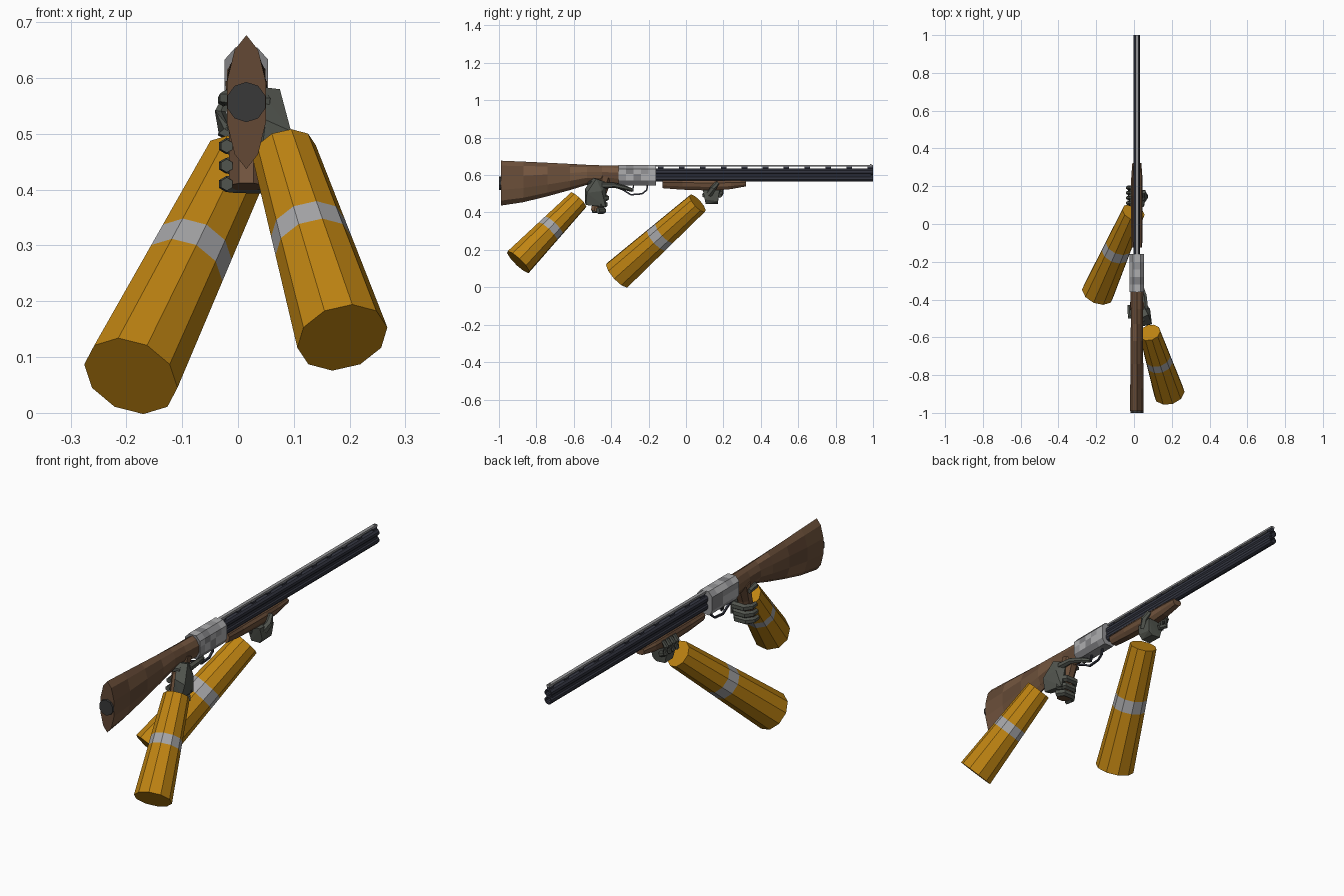
import bpy, bmesh, math, random
from mathutils import Vector

if "Cube" in bpy.data.objects:
    bpy.data.objects.remove(bpy.data.objects["Cube"])

random.seed(4)
CX = 0.015  # gun centre line


def mat(name, r, g, b):
    m = bpy.data.materials.new(name)
    m.diffuse_color = (r, g, b, 1)
    m.use_nodes = True
    m.node_tree.nodes["Principled BSDF"].inputs["Base Color"].default_value = m.diffuse_color
    return m


wood = [mat("wood_a", .15, .08, .042), mat("wood_b", .125, .066, .036), mat("wood_c", .175, .093, .05)]
steel = [mat("steel_a", .30, .30, .31), mat("steel_b", .42, .42, .43), mat("steel_c", .22, .22, .23)]
gunmetal = [mat("gunmetal", .035, .038, .055)]
glove = [mat("glove", .085, .092, .078)]
rubber = [mat("rubber", .04, .04, .04)]
sleeve = [mat("sleeve", .52, .23, .006), mat("sleeve_band", .38, .38, .39)]


def finish(name, bm, mats, pick=None):
    bmesh.ops.recalc_face_normals(bm, faces=bm.faces)
    me = bpy.data.meshes.new(name)
    for m in mats:
        me.materials.append(m)
    if pick is None and len(mats) > 1:
        for f in bm.faces:
            f.material_index = random.randrange(len(mats))
    bm.to_mesh(me)
    bm.free()
    ob = bpy.data.objects.new(name, me)
    bpy.context.collection.objects.link(ob)
    return ob


def skin(name, rings, mats, band=None):
    """Join equal rings of points into a capped body; band = ring gap using material 1."""
    bm = bmesh.new()
    vs = [[bm.verts.new(p) for p in r] for r in rings]
    n = len(vs[0])
    for k in range(len(vs) - 1):
        for i in range(n):
            j = (i + 1) % n
            f = bm.faces.new((vs[k][i], vs[k][j], vs[k + 1][j], vs[k + 1][i]))
            f.material_index = int(k == band)
    bm.faces.new(vs[0])
    bm.faces.new(vs[-1])
    return finish(name, bm, mats, band)


def loft(name, profile, sections, mats):
    """Unit x-z profile scaled at each (y, z_low, z_high, half_width)."""
    rings = [[(CX + u * hw, y, (lo + hi) / 2 + v * (hi - lo) / 2) for u, v in profile]
             for y, lo, hi, hw in sections]
    return skin(name, rings, mats)


def tube(name, pts, radii, n, mats, band=None):
    pts = [Vector(p) for p in pts]
    rings = []
    for k, p in enumerate(pts):
        d = (pts[min(k + 1, len(pts) - 1)] - pts[max(k - 1, 0)]).normalized()
        side = d.cross(Vector((0, 0, 1)))
        side = side.normalized() if side.length > .01 else Vector((1, 0, 0))
        up = side.cross(d)
        rings.append([p + radii[k] * (side * math.cos(a) + up * math.sin(a))
                      for a in (math.tau * (i + .5) / n for i in range(n))])
    return skin(name, rings, mats, band)


def box(name, x, y, z, mats):
    square = [(-1, -1), (1, -1), (1, 1), (-1, 1)]
    ob = loft(name, square, [(y[0], z[0], z[1], (x[1] - x[0]) / 2), (y[1], z[0], z[1], (x[1] - x[0]) / 2)], mats)
    ob.location.x = (x[0] + x[1]) / 2 - CX
    return ob


def hull(name, pts, mats):
    bm = bmesh.new()
    for p in pts:
        bm.verts.new(p)
    bmesh.ops.convex_hull(bm, input=bm.verts)
    return finish(name, bm, mats)


def mirrored(half):
    return half + [(-u, v) for u, v in reversed(half) if u > 0]


def circle(n):
    return [(math.cos(math.tau * (i + .5) / n), math.sin(math.tau * (i + .5) / n)) for i in range(n)]


# Butt stock and its end disc
stock = mirrored([(0, 1), (.6, .78), (1, .3), (1, -.3), (.6, -.78), (0, -1)])
loft("butt_stock", stock,
     [(-.99, .437, .677, .035), (-.87, .455, .672, .035), (-.74, .487, .666, .034), (-.62, .52, .66, .033),
      (-.53, .548, .655, .032), (-.45, .55, .652, .032), (-.35, .545, .65, .035)], wood)
loft("butt_disc", circle(10), [(-1.0, .521, .593, .036), (-.985, .521, .593, .036)], rubber)

# Pistol grip
tube("pistol_grip", [(CX, -.43, .59), (CX, -.455, .51), (CX, -.478, .405)], [.04, .034, .034], 8, wood)

# Receiver with patchy steel plates
block = mirrored([(.5, 1), (1, .6), (1, .1), (1, -.55), (.6, -1)])
loft("receiver", block, [(-.36 + .04 * i, .545, .655, .039) for i in range(6)], steel)

# Trigger guard and trigger
tube("trigger_guard", [(CX, -.38, .54), (CX, -.335, .52), (CX, -.295, .495), (CX, -.235, .5),
                       (CX, -.21, .52), (CX, -.205, .55)], [.006] * 6, 4, gunmetal)
tube("trigger", [(CX, -.28, .55), (CX, -.285, .512)], [.005, .004], 4, gunmetal)

# Over and under barrels with open bores
for name, z in (("lower_barrel", .583), ("upper_barrel", .618)):
    loft(name, circle(10), [(y, z - r, z + r, r) for y, r in
                            ((-.17, .0185), (1, .0185), (1, .013), (.94, .013))], gunmetal)
box("barrel_joining_rib", (CX - .013, CX + .013), (-.16, .99), (.592, .609), gunmetal)

# Raised sighting rib on posts
box("top_rib", (CX - .008, CX + .008), (-.16, 1), (.646, .655), [steel[0]])
for i in range(11):
    y = -.15 + i * .112
    box("rib_post", (CX - .006, CX + .006), (y, y + .03), (.63, .647), gunmetal)
box("front_bead", (CX - .003, CX + .003), (.985, .993), (.654, .659), steel[:1])

# Fore-end
fore = mirrored([(.75, 1), (1, .5), (.9, -.3), (.5, -1)])
loft("fore_end", fore, [(-.125, .53, .57, .028), (-.02, .522, .572, .031), (.15, .517, .572, .031),
                        (.24, .525, .571, .03), (.322, .54, .569, .024)], wood)


# Sleeved arms with a grey band
def arm(name, hand, elbow, r0, r1):
    a, b = Vector(hand), Vector(elbow)
    t = (0, .41, .51, 1)
    tube(name, [a.lerp(b, k) for k in t], [r0 + (r1 - r0) * k for k in t], 10, sleeve, band=1)


arm("right_forearm", (.083, -.575, .467), (.187, -.897, .135), .058, .083)
arm("left_forearm", (-.003, .062, .449), (-.192, -.366, .066), .062, .088)

# Right hand: palm beside the grip, fingers wrapped to the far side
hull("right_palm", [(.05, -.54, .525), (.095, -.53, .505), (.08, -.535, .44), (.04, -.54, .45),
                    (.035, -.5, .585), (.075, -.48, .58), (.085, -.45, .515), (.07, -.43, .43),
                    (.045, -.425, .56), (.035, -.45, .43)], glove)
for i, z in enumerate((.478, .443, .41)):
    d = -.008 * i
    tube("right_finger", [(.065, -.455 + d, z), (.045, -.425 + d, z), (-.005, -.425 + d, z),
                          (-.022, -.45 + d, z), (-.02, -.485 + d, z)], [.017, .017, .016, .014, .012], 6, glove)
tube("right_trigger_finger", [(.06, -.45, .545), (.055, -.38, .545), (.035, -.32, .53), (.018, -.29, .52)],
     [.017, .014, .012, .01], 6, glove)
tube("right_thumb", [(.05, -.5, .555), (.02, -.515, .56), (-.022, -.48, .565), (-.026, -.43, .56)],
     [.018, .017, .014, .011], 6, glove)

# Left hand: palm under the fore-end, fingers on the left, thumb on the right
hull("left_palm", [(-.02, .095, .515), (.05, .09, .52), (.055, .1, .47), (-.005, .105, .445),
                   (.04, .105, .445), (-.025, .175, .515), (.06, .18, .52), (.055, .17, .46),
                   (.035, .17, .445), (-.01, .17, .448)], glove)
for i in range(4):
    y = .108 + .027 * i
    tube("left_finger", [(.005, y - .01, .49), (-.026, y, .505), (-.031, y + .003, .54), (-.018, y + .005, .565)],
         [.013, .013, .012, .009], 6, glove)
tube("left_thumb", [(.045, .125, .495), (.06, .145, .53), (.052, .17, .56)], [.019, .016, .011], 6, glove)
